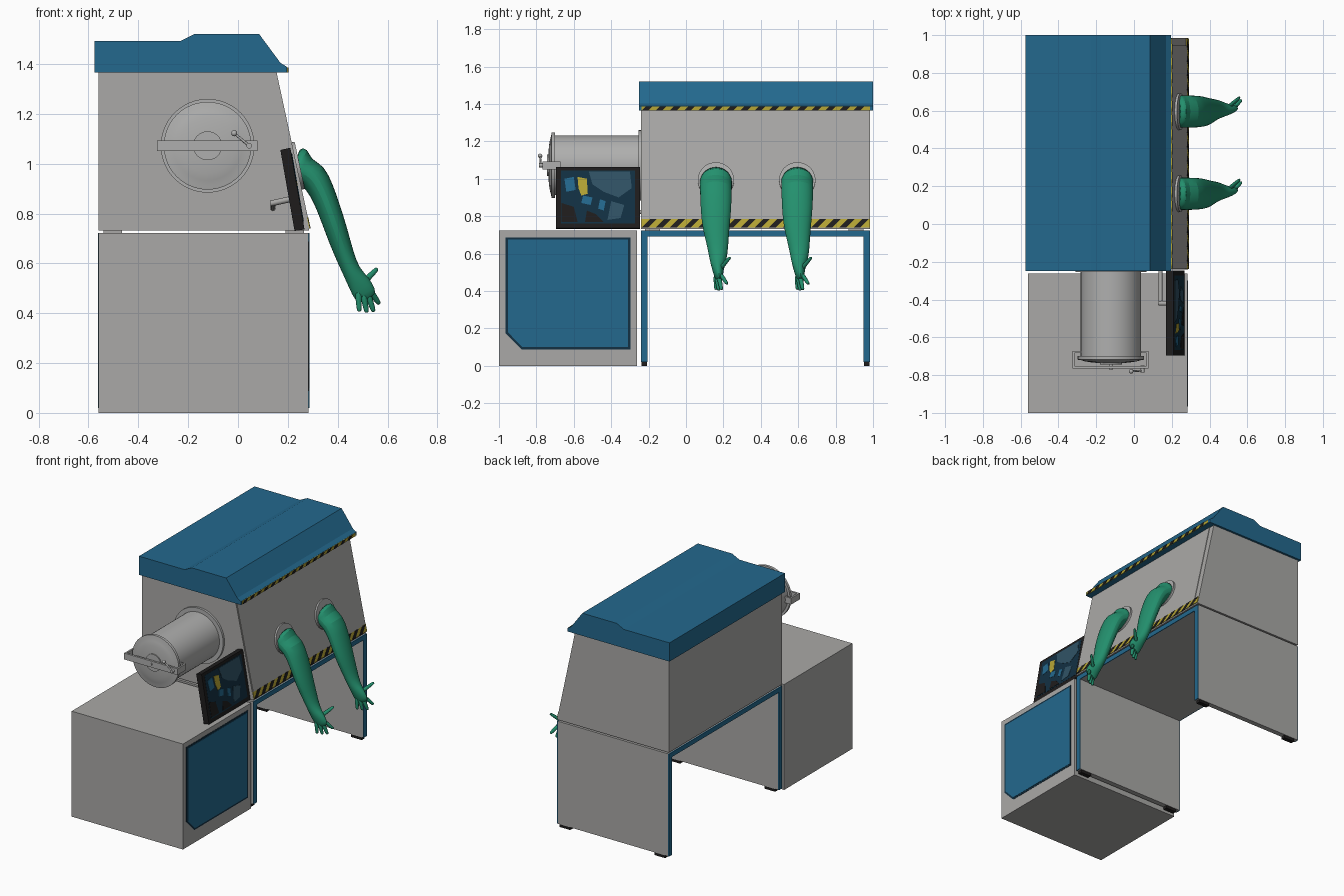
import bpy, bmesh, math
from mathutils import Vector

if "Cube" in bpy.data.objects:
    bpy.data.objects.remove(bpy.data.objects["Cube"])


def material(name, r, g, b):
    m = bpy.data.materials.new(name)
    m.diffuse_color = (r, g, b, 1)
    m.use_nodes = True
    m.node_tree.nodes["Principled BSDF"].inputs["Base Color"].default_value = m.diffuse_color
    return m


GREY = material("panel grey", 0.40, 0.395, 0.385)
METAL = material("airlock metal", 0.43, 0.43, 0.425)
BLUE = material("steel blue", 0.017, 0.14, 0.27)
NAVY = material("dark navy", 0.006, 0.03, 0.055)
GREEN = material("glove green", 0.017, 0.28, 0.155)
YELLOW = material("hazard yellow", 0.47, 0.38, 0.035)
BLACK = material("black", 0.013, 0.012, 0.012)
SLATE = material("screen slate", 0.03, 0.085, 0.13)


def finish(name, bm, mat, smooth=False):
    bmesh.ops.recalc_face_normals(bm, faces=bm.faces)
    if smooth:
        for f in bm.faces:
            f.smooth = True
        for e in bm.edges:
            e.smooth = e.is_manifold and e.calc_face_angle(0) < math.radians(35)
    me = bpy.data.meshes.new(name)
    bm.to_mesh(me)
    bm.free()
    me.materials.append(mat)
    ob = bpy.data.objects.new(name, me)
    bpy.context.collection.objects.link(ob)
    return ob


def extrude(name, pts, direction, mat):
    """Solid made by sweeping a flat polygon along a direction."""
    bm = bmesh.new()
    f = bm.faces.new([bm.verts.new(p) for p in pts])
    res = bmesh.ops.extrude_face_region(bm, geom=[f], use_keep_orig=True)
    verts = [v for v in res["geom"] if isinstance(v, bmesh.types.BMVert)]
    bmesh.ops.translate(bm, verts=verts, vec=direction)
    return finish(name, bm, mat)


def box(name, x0, x1, y0, y1, z0, z1, mat):
    return extrude(name, [(x0, y0, z0), (x1, y0, z0), (x1, y1, z0), (x0, y1, z0)], (0, 0, z1 - z0), mat)


def profile_y(name, xz, y0, y1, mat):
    return extrude(name, [(x, y0, z) for x, z in xz], (0, y1 - y0, 0), mat)


def plate(name, yz, mat, thick, face):
    """Plate lying on a right-hand surface; face(z) gives its x."""
    return extrude(name, [(face(z), y, z) for y, z in yz], (thick, 0, 0), mat)


def rect(y0, y1, z0, z1):
    return [(y0, z0), (y1, z0), (y1, z1), (y0, z1)]


def loft(name, rings, mat):
    bm = bmesh.new()
    rows = [[bm.verts.new(p) for p in r] for r in rings]
    n = len(rows[0])
    for a, b in zip(rows, rows[1:]):
        for i in range(n):
            bm.faces.new((a[i], a[(i + 1) % n], b[(i + 1) % n], b[i]))
    bm.faces.new(rows[0])
    bm.faces.new(rows[-1])
    return finish(name, bm, mat, True)


def rod(name, p, q, r, mat, seg=16):
    p, q = Vector(p), Vector(q)
    rot = (q - p).to_track_quat('Z', 'Y')
    circle = [rot @ Vector((r * math.cos(2 * math.pi * i / seg), r * math.sin(2 * math.pi * i / seg), 0))
              for i in range(seg)]
    return loft(name, [[p + c for c in circle], [q + c for c in circle]], mat)


def ball(name, c, r, mat):
    bm = bmesh.new()
    bmesh.ops.create_uvsphere(bm, u_segments=16, v_segments=10, radius=r)
    bmesh.ops.translate(bm, verts=bm.verts, vec=c)
    return finish(name, bm, mat, True)


def limb(name, stations, dy, seg=14):
    """Soft tube through (x, y, z, half width in x-z, half width in y)."""
    rings = []
    for i, (x, y, z, a, b) in enumerate(stations):
        p, q = stations[max(i - 1, 0)], stations[min(i + 1, len(stations) - 1)]
        t = Vector((q[0] - p[0], 0, q[2] - p[2])).normalized()
        side = Vector((-t.z, 0, t.x))
        c = Vector((x, y + dy, z))
        rings.append([c + side * a * math.cos(k) + Vector((0, b * math.sin(k), 0))
                      for k in (2 * math.pi * j / seg for j in range(seg))])
    ob = loft(name, rings, GREEN)
    for p in ob.data.polygons:
        p.use_smooth = True
    ob.modifiers.new("soften", 'SUBSURF').levels = 1
    return ob


# cabinet with its clipped blue door
box("cabinet", -0.56, 0.283, -1.0, -0.262, 0, 0.722, GREY)
for label, m, d, t in (("door_border", NAVY, 0, 0.002), ("door_panel", BLUE, 0.012, 0.004)):
    plate(label, [(-0.965 + d, 0.175 + d * 0.4), (-0.88 + d * 0.4, 0.088 + d), (-0.298 - d, 0.088 + d),
                  (-0.298 - d, 0.687 - d), (-0.965 + d, 0.687 - d)], m, t, lambda z: 0.283)

# table: grey slabs with blue edge strips and black feet
box("table_top", -0.555, 0.28, -0.205, 0.95, 0.69, 0.722, GREY)
for n, y0, y1 in (("front", -0.24, -0.205), ("back", 0.95, 0.985)):
    box(n + "_leg_panel", -0.555, 0.28, y0, y1, 0.02, 0.722, GREY)
    for side, x in (("left", -0.53), ("right", 0.19)):
        box(f"{n}_{side}_foot", x, x + 0.08, y0 + 0.003, y1 - 0.003, 0, 0.02, BLACK)
for side, x in (("left", -0.561), ("right", 0.28)):
    box(side + "_top_edge", x, x + 0.006, -0.205, 0.95, 0.69, 0.722, BLUE)
    for n, y0, y1 in (("front", -0.24, -0.205), ("back", 0.95, 0.985)):
        box(f"{side}_{n}_leg_edge", x, x + 0.006, y0, y1, 0.02, 0.722, BLUE)

# glove chamber on pads, with sloped working face
def slope(z):
    return 0.285 - 0.216 * (z - 0.745)


profile_y("chamber", [(-0.56, 0.732), (0.285, 0.732), (0.285, 0.745), (slope(1.366), 1.366), (-0.56, 1.366)],
          -0.24, 0.985, GREY)
plate("face_panel", rect(-0.235, 0.945, 0.785, 1.366), GREY, 0.004, slope)
for x in (-0.54, 0.19):
    for y in (-0.22, 0.87):
        box("chamber_pad", x, x + 0.075, y, y + 0.08, 0.722, 0.732, GREY)

# blue lid
profile_y("lid", [(-0.575, 1.365), (-0.575, 1.493), (-0.23, 1.493), (-0.175, 1.52), (0.085, 1.52),
                  (0.17, 1.405), (0.197, 1.388), (0.197, 1.365)], -0.25, 1.0, BLUE)

# hazard bands: yellow strip with slanted black bars
def hazard(name, z0, z1, face):
    plate(name + "_band", rect(-0.238, 0.983, z0, z1), YELLOW, 0.004, face)
    h, step = z1 - z0, 0.0755
    for i in range(16):
        y = -0.236 + i * step
        plate(name + "_bar", [(y, z0), (y + 0.036, z0), (y + 0.036 + h, z1), (y + h, z1)],
              BLACK, 0.0055, face)


hazard("lower_hazard", 0.74, 0.785, slope)
hazard("upper_hazard", 1.366, 1.387, lambda z: 0.197)

# airlock cylinder, turned about y
CX, CZ = -0.122, 1.072


def lathe(name, prof, mat, seg=48):
    return loft(name, [[(CX + r * math.cos(2 * math.pi * i / seg), y, CZ + r * math.sin(2 * math.pi * i / seg))
                        for i in range(seg)] for r, y in prof], mat)


lathe("airlock_flange", [(0.188, -0.238), (0.188, -0.255)], METAL)
lathe("airlock_tube", [(0.16, -0.24), (0.16, -0.71)], METAL)
lathe("airlock_door", [(0.176, -0.70), (0.176, -0.718), (0.168, -0.72)] +
      [(0.168 * math.cos(a), -0.712 - 0.026 * math.sin(a)) for a in (0.35, 0.6, 0.85, 1.1, 1.3, 1.5)], METAL)
lathe("door_hub", [(0.058, -0.72), (0.058, -0.744)], METAL)
lathe("door_bolt", [(0.009, -0.74), (0.009, -0.772)], METAL, 16)

# door clamp and lever
box("clamp_bar", -0.326, 0.078, -0.766, -0.752, 1.05, 1.093, METAL)
for s in (-1, 1):
    e = CX - 0.002 + s * 0.202
    i = e - s * 0.012
    box("clamp_side", min(e, i), max(e, i), -0.752, -0.672, 1.05, 1.093, METAL)
    j = CX + s * 0.158
    box("clamp_hook", min(e, j), max(e, j), -0.684, -0.672, 1.05, 1.093, METAL)
rod("lever", (-0.015, -0.78, 1.122), (0.045, -0.776, 1.072), 0.005, METAL)
ball("lever_knob", (-0.015, -0.78, 1.122), 0.012, METAL)
rod("lever_pivot", (0.045, -0.785, 1.072), (0.045, -0.75, 1.072), 0.011, METAL)

# tilted monitor on a bent arm
def screen(z):
    return 0.21 + 0.173 * (1.06 - z)


profile_y("monitor", [(0.17, 1.055), (0.21, 1.064), (0.267, 0.736), (0.227, 0.73)], -0.695, -0.247, BLACK)
plate("screen", rect(-0.668, -0.273, 0.762, 1.045), NAVY, 0.002, screen)
patches = [
    ("slate_patch", SLATE, [(-0.52, 1.04), (-0.30, 1.04), (-0.29, 0.95), (-0.36, 0.90), (-0.44, 0.93), (-0.50, 0.97)]),
    ("slate_patch", SLATE, [(-0.40, 0.88), (-0.33, 0.86), (-0.35, 0.79), (-0.42, 0.78)]),
    ("blue_patch", BLUE, [(-0.65, 1.00), (-0.60, 1.01), (-0.59, 0.94), (-0.64, 0.93)]),
    ("blue_patch", BLUE, [(-0.46, 0.89), (-0.43, 0.88), (-0.44, 0.83), (-0.47, 0.84)]),
    ("blue_patch", BLUE, [(-0.55, 0.91), (-0.50, 0.90), (-0.51, 0.86), (-0.56, 0.87)]),
    ("yellow_patch", YELLOW, [(-0.58, 1.01), (-0.53, 1.00), (-0.525, 0.92), (-0.56, 0.91), (-0.575, 0.95)]),
    ("dark_patch", BLACK, [(-0.665, 0.87), (-0.60, 0.85), (-0.58, 0.77), (-0.665, 0.77)]),
    ("dark_patch", BLACK, [(-0.53, 0.83), (-0.48, 0.81), (-0.44, 0.77), (-0.54, 0.77)]),
]
for n, m, yz in patches:
    plate(n, yz, m, 0.004, screen)
rod("monitor_arm", (0.14, -0.23, 0.82), (0.14, -0.42, 0.84), 0.01, GREY)
rod("monitor_mount", (0.13, -0.42, 0.84), (0.22, -0.42, 0.86), 0.012, GREY)

# glove ports and gloves
ARM = [(0.228, 0, 0.99, 0.086, 0.088), (0.246, 0, 0.988, 0.082, 0.088), (0.262, 0, 0.972, 0.055, 0.088),
       (0.302, 0, 0.953, 0.062, 0.088), (0.335, 0, 0.895, 0.052, 0.086), (0.365, 0, 0.82, 0.048, 0.083),
       (0.395, 0, 0.73, 0.046, 0.073), (0.425, 0.01, 0.64, 0.040, 0.058), (0.455, 0.012, 0.565, 0.035, 0.047),
       (0.487, 0.01, 0.52, 0.047, 0.032), (0.51, 0.015, 0.475, 0.048, 0.023), (0.522, 0.02, 0.455, 0.036, 0.014)]
FINGERS = [((0.482, 0.0, 0.49), (0.487, 0.0, 0.406)), ((0.502, 0.005, 0.48), (0.517, 0.015, 0.402)),
           ((0.520, 0.015, 0.48), (0.545, 0.03, 0.405)), ((0.530, 0.025, 0.49), (0.568, 0.06, 0.436)),
           ((0.495, 0.02, 0.515), (0.560, 0.075, 0.58))]
for k, y in enumerate((0.16, 0.595), 1):
    c = Vector((slope(0.99), y, 0.99))
    normal = Vector((1, 0, 0.216)).normalized()
    rod(f"glove_port_{k}", c - normal * 0.01, c + normal * 0.016, 0.097, METAL, 40)
    limb(f"glove_arm_{k}", ARM, y)
    for j, (p, q) in enumerate(FINGERS, 1):
        p, q = Vector(p), Vector(q)
        limb(f"glove_{k}_finger_{j}", [(*p.lerp(q, t), r, r) for t, r in
                                       ((0, 0.014), (0.4, 0.013), (0.8, 0.011), (0.95, 0.009), (1, 0.005))], y, 10)
